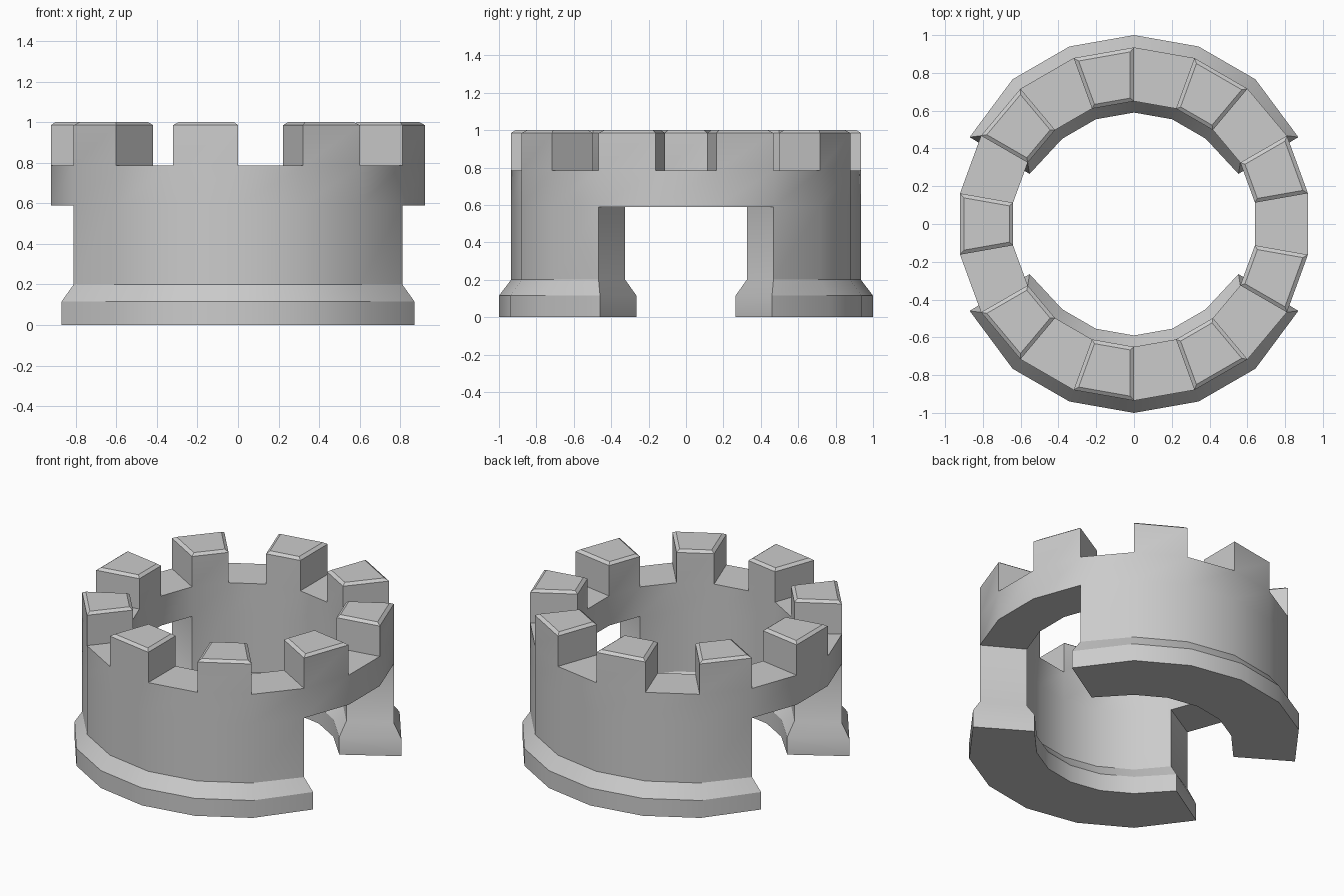
import bpy, bmesh, math

if "Cube" in bpy.data.objects:
    bpy.data.objects.remove(bpy.data.objects["Cube"])

N = 18                                    # sides of the ring
# (height, outer radius, inner radius) from the foot up to the merlon shoulders
LEVELS = [(0.0, 1.0, 0.59), (0.115, 1.0, 0.59), (0.2, 0.935, 0.65),
          (0.59, 0.935, 0.65), (0.785, 0.935, 0.65), (0.985, 0.935, 0.65)]
GATE = {3, 4, 5, 12, 13, 14}              # segments left open below the lintel
JAMBS = {3, 6, 12, 15}                    # stations where the foot flares into the gate

bm = bmesh.new()
verts = {}


def vert(j, lv, side):
    """Shared vertex at station j, level lv, side 0 = outer, 1 = inner."""
    j %= N
    key = (j, lv, side)
    if key not in verts:
        z, *radii = LEVELS[lv]
        a = math.tau * j / N
        x, y = radii[side] * math.sin(a), -radii[side] * math.cos(a)
        if lv < 2 and j in JAMBS:
            fx, fy = ((0.87, 0.46), (0.553, 0.265))[side]
            x, y = math.copysign(fx, x), math.copysign(fy, y)
        verts[key] = bm.verts.new((x, y, z))
    return verts[key]


def solid(seg, lv):
    if lv < 3:
        return seg not in GATE            # foot and wall
    return lv == 3 or seg % 2 == 1        # full lintel ring, then merlons


# Fill the solid cells and keep only faces not shared by two cells
faces = {}
for seg in range(N):
    for lv in range(len(LEVELS) - 1):
        if not solid(seg, lv):
            continue
        o = [vert(seg, lv, 0), vert(seg + 1, lv, 0), vert(seg + 1, lv + 1, 0), vert(seg, lv + 1, 0)]
        n = [vert(seg, lv, 1), vert(seg + 1, lv, 1), vert(seg + 1, lv + 1, 1), vert(seg, lv + 1, 1)]
        for f in [o, n[::-1]] + [[o[k], n[k], n[(k + 1) % 4], o[(k + 1) % 4]] for k in range(4)]:
            faces.setdefault(frozenset(f), []).append(f)
for group in faces.values():
    if len(group) == 1:
        bm.faces.new(group[0])
bmesh.ops.recalc_face_normals(bm, faces=bm.faces[:])

# Chamfered merlon tops
tops = [f for f in bm.faces if f.calc_center_median().z > 0.98]
bmesh.ops.inset_individual(bm, faces=tops, thickness=0.02, depth=0.015, use_even_offset=True)

mesh = bpy.data.meshes.new("tower_battlement")
bm.to_mesh(mesh)
bm.free()
tower = bpy.data.objects.new("tower_battlement", mesh)
bpy.context.collection.objects.link(tower)
bpy.context.view_layer.objects.active = tower
tower.select_set(True)
bpy.ops.object.shade_smooth_by_angle(angle=math.radians(30))
